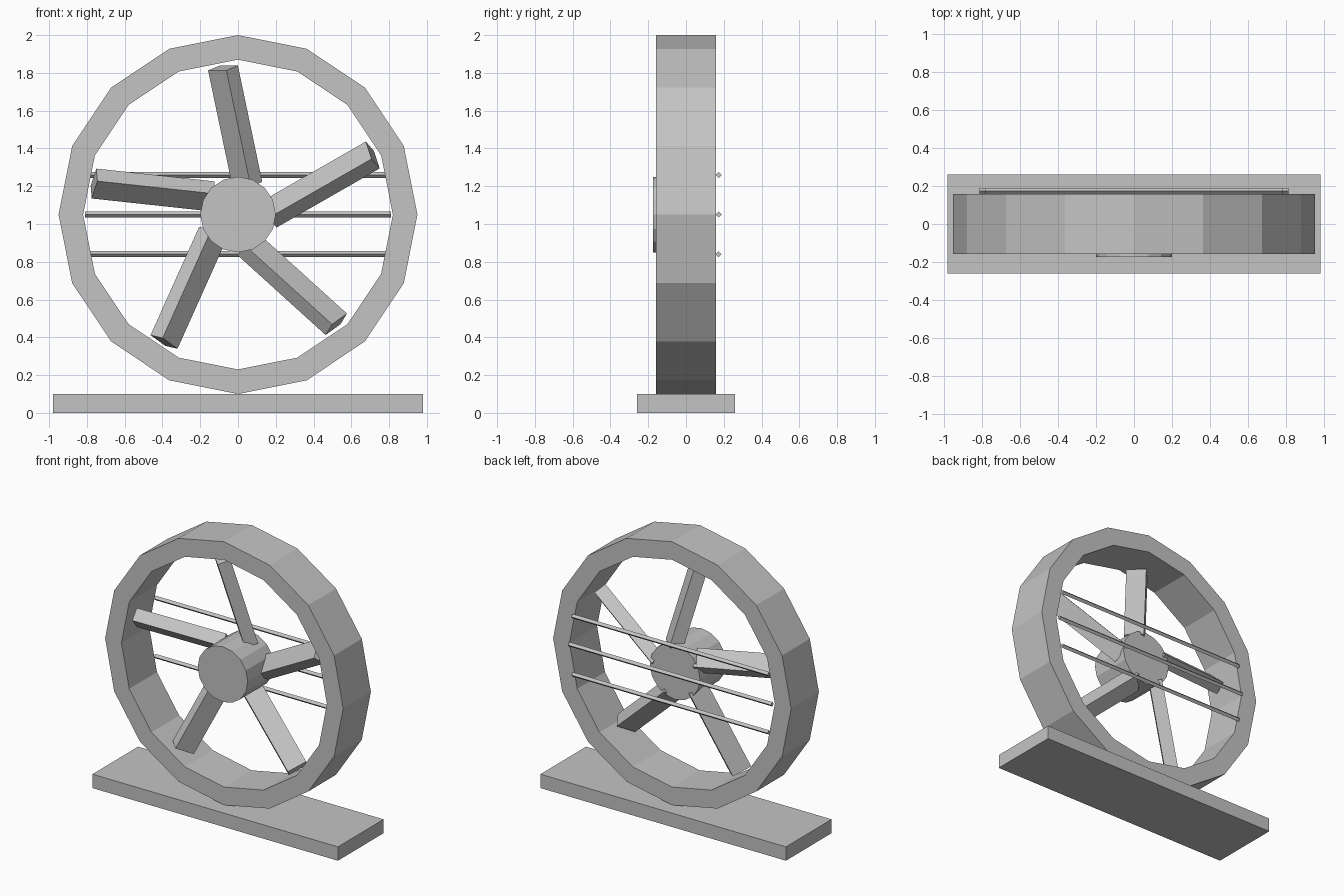
import bpy
import bmesh
from math import radians, sin, cos, tau
from mathutils import Matrix, Vector

if "Cube" in bpy.data.objects:
    bpy.data.objects.remove(bpy.data.objects["Cube"])

AXLE = Vector((0, 0, 1.05))
SIDES = 16

grey = bpy.data.materials.new("plain grey")
grey.use_nodes = True
grey.diffuse_color = (0.55, 0.55, 0.55, 1)
grey.node_tree.nodes["Principled BSDF"].inputs["Base Color"].default_value = grey.diffuse_color


def finish(name, bm):
    """Turn a bmesh into a named, flat-shaded grey object."""
    bmesh.ops.recalc_face_normals(bm, faces=bm.faces)
    mesh = bpy.data.meshes.new(name)
    bm.to_mesh(mesh)
    bm.free()
    mesh.materials.append(grey)
    obj = bpy.data.objects.new(name, mesh)
    bpy.context.collection.objects.link(obj)
    return obj


def box(name, size, matrix):
    bm = bmesh.new()
    bmesh.ops.create_cube(bm, size=1, matrix=matrix @ Matrix.Diagonal((*size, 1)))
    return finish(name, bm)


def cylinder(name, sides, radius, length, matrix):
    bm = bmesh.new()
    bmesh.ops.create_cone(bm, cap_ends=True, segments=sides, radius1=radius,
                          radius2=radius, depth=length, matrix=matrix)
    return finish(name, bm)


def tube(name, outer, inner, half_depth):
    """Square-edged ring around the axle, swept from a four-point section."""
    bm = bmesh.new()
    section = [(outer, -half_depth), (outer, half_depth),
               (inner, half_depth), (inner, -half_depth)]
    loops = []
    for i in range(SIDES):
        a = tau * i / SIDES
        loops.append([bm.verts.new(AXLE + Vector((r * sin(a), y, r * cos(a))))
                      for r, y in section])
    for i in range(SIDES):
        here, there = loops[i - 1], loops[i]
        for j in range(4):
            bm.faces.new((here[j - 1], here[j], there[j], there[j - 1]))
    return finish(name, bm)


# Base plate and round housing
box("base", (1.96, 0.52, 0.1), Matrix.Translation((0, 0, 0.05)))
tube("housing_ring", 0.95, 0.82, 0.158)

# Hub on the axle
cylinder("hub", SIDES, 0.2, 0.3,
         Matrix.Translation(AXLE + Vector((0, -0.024, 0))) @ Matrix.Rotation(radians(90), 4, "X"))

# Five blades, each tilted and twisted, repeated around the axle
blade_pose = (Matrix.Translation((-0.015, 0, 0.468))
              @ Matrix.Rotation(radians(-45), 4, "Z")
              @ Matrix.Rotation(radians(16.5), 4, "X"))
for i in range(5):
    turn = Matrix.Translation(AXLE) @ Matrix.Rotation(tau * i / 5, 4, "Y")
    box(f"blade_{i + 1}", (0.137, 0.09, 0.642), turn @ blade_pose)

# Horizontal guard rods across the back, cut to the ring opening
for name, dz in (("lower", -0.21), ("middle", 0), ("upper", 0.21)):
    half = (0.81 ** 2 - dz ** 2) ** 0.5
    cylinder(f"guard_rod_{name}", 4, 0.016, 2 * half,
             Matrix.Translation(AXLE + Vector((0, 0.173, dz))) @ Matrix.Rotation(radians(90), 4, "Y"))
